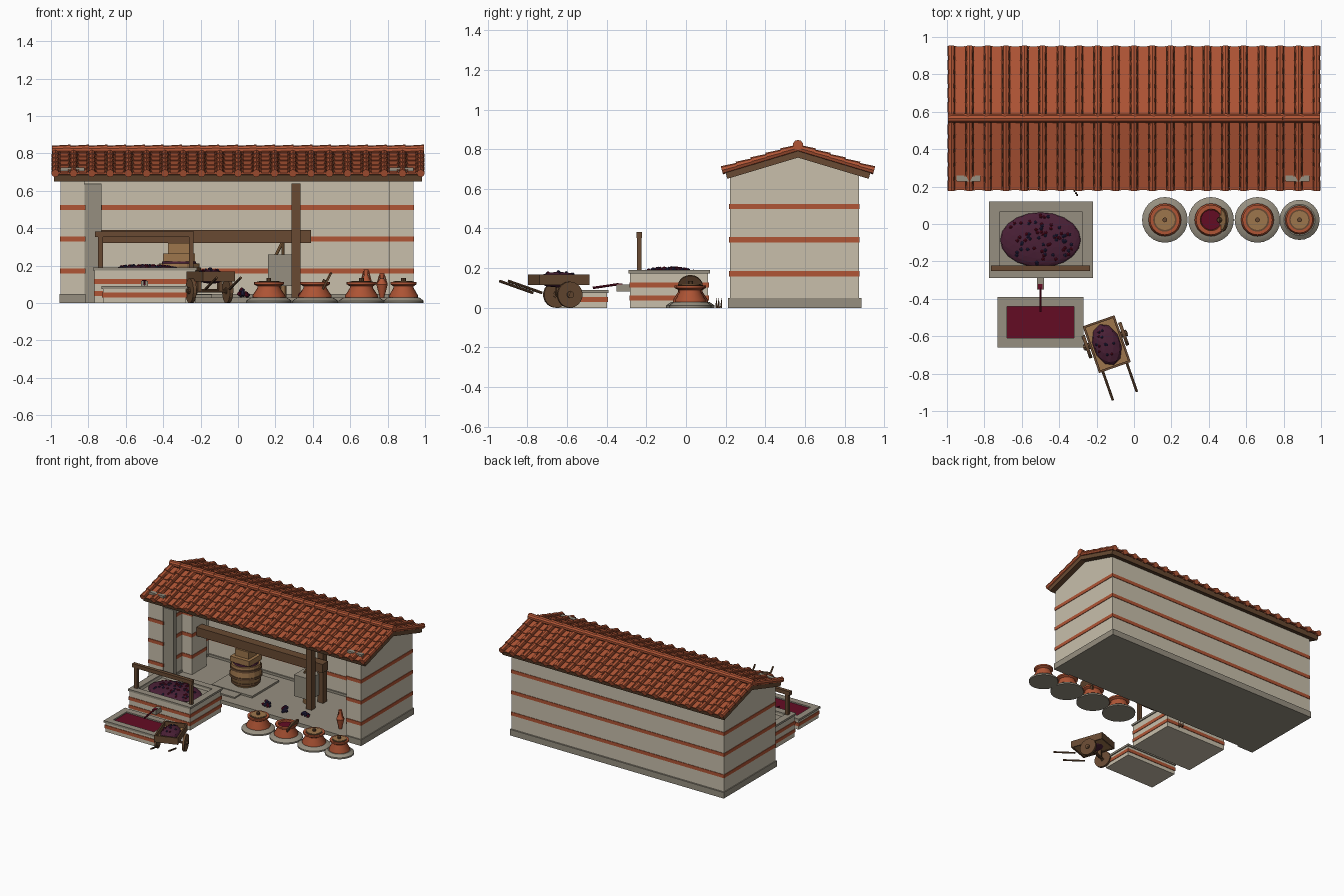
import bpy, bmesh, math, random
from mathutils import Matrix, Vector

if "Cube" in bpy.data.objects:
    bpy.data.objects.remove(bpy.data.objects["Cube"])

random.seed(4)
I = Matrix.Identity(4)


def colour(name, r, g, b):
    m = bpy.data.materials.new(name)
    m.diffuse_color = [((c / 255 + 0.055) / 1.055) ** 2.4 for c in (r, g, b)] + [1]
    m.use_nodes = True
    m.node_tree.nodes["Principled BSDF"].inputs["Base Color"].default_value = m.diffuse_color
    return m


WALL = colour("plaster", 200, 191, 171)
STONE = colour("grey_stone", 150, 143, 128)
CLAY = colour("terracotta", 176, 85, 53)
DARK = colour("dark_wood", 104, 74, 50)
LIGHT = colour("light_wood", 158, 118, 76)
PURPLE = colour("grape_purple", 74, 32, 54)
WINE = colour("wine_red", 100, 12, 36)
BLUE = colour("grape_blue", 44, 38, 74)


def box(bm, x0, x1, y0, y1, z0, z1, M=I):
    c = Matrix.Translation(((x0 + x1) / 2, (y0 + y1) / 2, (z0 + z1) / 2))
    bmesh.ops.create_cube(bm, size=1, matrix=M @ c @ Matrix.Diagonal((x1 - x0, y1 - y0, z1 - z0, 1)))


def rod(bm, a, b, r0, r1=None, n=8, M=I):
    a, b = Vector(a), Vector(b)
    rot = (b - a).to_track_quat('Z', 'Y').to_matrix().to_4x4()
    bmesh.ops.create_cone(bm, cap_ends=True, segments=n, radius1=r0, radius2=r0 if r1 is None else r1,
                          depth=(b - a).length, matrix=M @ Matrix.Translation((a + b) / 2) @ rot)


def revolve(bm, profile, x, y, n=20):
    vs = [bm.verts.new((x + r, y, z)) for r, z in profile]
    es = [bm.edges.new(p) for p in zip(vs, vs[1:])]
    bmesh.ops.spin(bm, geom=vs + es, cent=(x, y, 0), axis=(0, 0, 1), angle=math.tau, steps=n)


def blob(bm, c, r, sub=1, M=I):
    bmesh.ops.create_icosphere(bm, subdivisions=sub, radius=1,
                               matrix=M @ Matrix.Translation(c) @ Matrix.Diagonal((*r, 1)))


def finish(name, bm, mat, smooth=False):
    bmesh.ops.remove_doubles(bm, verts=bm.verts, dist=1e-5)
    bmesh.ops.recalc_face_normals(bm, faces=bm.faces)
    me = bpy.data.meshes.new(name)
    bm.to_mesh(me)
    bm.free()
    me.materials.append(mat)
    if smooth:
        me.polygons.foreach_set("use_smooth", [True] * len(me.polygons))
        me.set_sharp_from_angle(angle=math.radians(35))
    ob = bpy.data.objects.new(name, me)
    bpy.context.collection.objects.link(ob)
    return ob


def boxes(name, mat, *dims, M=I):
    bm = bmesh.new()
    for d in dims:
        box(bm, *d, M)
    return finish(name, bm, mat)


# Building: foundation, gable end walls, back wall, beam anchor block
boxes("foundation", STONE, (-.94, .94, .225, .875, 0, .03), (-.955, -.815, .212, .88, 0, .048),
      (.805, .945, .212, .88, 0, .048), (-.955, .945, .79, .885, 0, .048))
bm = bmesh.new()
for x0, x1 in ((-.948, -.82), (.81, .938)):
    ring = [(.222, .04), (.872, .04), (.872, .67), (.565, .765), (.222, .665)]
    f = bm.faces.new([bm.verts.new((x0, y, z)) for y, z in ring])
    ext = bmesh.ops.extrude_face_region(bm, geom=[f])
    bmesh.ops.translate(bm, vec=(x1 - x0, 0, 0), verts=[v for v in ext["geom"] if isinstance(v, bmesh.types.BMVert)])
    bm.faces.new([v for v in f.verts]) if not f.is_valid else None
finish("end_walls", bm, WALL)
boxes("back_wall", WALL, (-.85, .85, .80, .872, .03, .675))
boxes("beam_anchor", WALL, (-.83, -.73, .46, .64, .03, .64))
boxes("front_pillar", STONE, (-.82, -.73, .226, .26, .02, .635))
boxes("wall_tops", STONE, (-.948, -.82, .228, .258, .66, .724), (.81, .938, .228, .258, .66, .724))
# Brick courses around the walls
bm = bmesh.new()
for z in (.172, .343, .511):
    for x0, x1, y0, y1 in ((-.952, -.816, .217, .876), (.806, .942, .217, .876),
                           (-.85, .85, .796, .876), (-.83, -.727, .456, .644)):
        box(bm, x0, x1, y0, y1, z - .0135, z + .0135)
finish("brick_courses", bm, CLAY)

# Roof: deck, overlapping pan tiles, tapered cover tiles, ridge
deck, pans, covers = bmesh.new(), bmesh.new(), bmesh.new()
ang, length, rows, cols = math.atan(.3), .391, 5, 21
step, pitch = length / rows, .0977
for s in (-1, 1):
    c, n = math.cos(ang), math.sin(ang)
    M = Matrix(((s, 0, 0, 0), (0, s * c, s * n, .565), (0, -n, c, .795), (0, 0, 0, 1)))
    box(deck, -.985, .985, 0, length - .008, -.036, 0, M)
    for i in range(cols):
        x = (i - (cols - 1) / 2) * pitch
        for j in range(rows):
            y = j * step
            rod(covers, (x, y - .005, .010), (x, y + step + .006, .013), .017, .0215, 8, M)
            if i < cols - 1:
                T = M @ Matrix.Translation((x + pitch / 2, y, .004)) @ Matrix.Rotation(.07, 4, 'X')
                box(pans, -.024, .024, -.004, step + .006, -.003, .006, T)
                for e in (-1, 1):
                    box(pans, e * .024 - .004, e * .024 + .004, -.004, step + .006, -.003, .013, T)
finish("roof_deck", deck, DARK)
finish("pan_tiles", pans, CLAY)
finish("cover_tiles", covers, CLAY)
bm = bmesh.new()
for i in range(20):
    x = -.995 + i * .0995
    rod(bm, (x, .565, .818), (x + .0995, .565, .821), .023, .026, 10)
finish("ridge_tiles", bm, CLAY)

# Lever press: beam, twin posts, basket, blocks and counterweight
boxes("press_beam", DARK, (-.75, .39, .515, .585, .32, .39))
boxes("press_posts", DARK, (.285, .335, .455, .505, .03, .64), (.285, .335, .60, .65, .03, .64))
boxes("press_bed", STONE, (-.50, -.14, .38, .72, .03, .045), (-.40, -.24, .30, .40, .03, .04))
px, py = -.315, .55
bm = bmesh.new()
revolve(bm, [(0, .045), (.095, .045), (.118, .12), (.108, .21), (.095, .21), (.095, .19), (0, .19)], px, py, 16)
finish("press_basket", bm, LIGHT)
bm = bmesh.new()
for z, r in ((.07, .110), (.12, .122), (.18, .118)):
    rod(bm, (px, py, z - .009), (px, py, z + .009), r, n=16)
finish("basket_hoops", bm, DARK)
bm = bmesh.new()
rod(bm, (px, py, .18), (px, py, .222), .1, .09, 16)
finish("pressed_grapes", bm, PURPLE)
boxes("press_blocks", LIGHT, (-.40, -.23, .47, .63, .222, .265), (-.375, -.255, .50, .60, .265, .32))
boxes("counterweight", STONE, (.16, .30, .48, .62, .09, .26))
bm = bmesh.new()
rod(bm, (.20, .55, .25), (.24, .55, .33), .008)
rod(bm, (.24, .55, .26), (.24, .55, .33), .008)
rod(bm, (.23, .55, .03), (.23, .55, .10), .03)
finish("weight_ropes", bm, LIGHT)

# Treading vat and collecting vat
def vat(name, x0, x1, y0, y1, z, wall, bands):
    o = .008
    boxes(name + "_body", WALL, (x0 + o, x1 - o, y0 + o, y1 - o, 0, z - .035))
    boxes(name + "_walls", WALL, *[(a, b, c, d, z - .04, z - .014) for a, b, c, d in (
        (x0 + o, x0 + wall, y0 + o, y1 - o), (x1 - wall, x1 - o, y0 + o, y1 - o),
        (x0 + o, x1 - o, y0 + o, y0 + wall), (x0 + o, x1 - o, y1 - wall, y1 - o))])
    boxes(name + "_rim", STONE, *[(a, b, c, d, z - .016, z) for a, b, c, d in (
        (x0, x0 + wall, y0, y1), (x1 - wall, x1, y0, y1),
        (x0 + wall, x1 - wall, y0, y0 + wall), (x0 + wall, x1 - wall, y1 - wall, y1))])
    boxes(name + "_courses", CLAY, *[(x0 + .004, x1 - .004, y0 + .004, y1 - .004, b - .013, b + .013) for b in bands])


vat("treading_vat", -.775, -.22, -.29, .12, .19, .055, (.05, .115))
boxes("treading_floor", STONE, (-.72, -.275, -.235, .065, .155, .16))
vat("collecting_vat", -.73, -.27, -.66, -.39, .09, .05, (.042,))
boxes("wine_pool", WINE, (-.68, -.315, -.612, -.438, .05, .08))
boxes("spout", STONE, (-.518, -.482, -.35, -.28, .082, .118))
bm = bmesh.new()
box(bm, -.512, -.488, -.35, -.32, .116, .122)
rod(bm, (-.5, -.34, .119), (-.5, -.47, .1), .006)
finish("wine_stream", bm, WINE)
boxes("hand_rail", DARK, (-.765, -.235, -.25, -.222, .352, .382), (-.748, -.722, -.248, -.224, .19, .36),
      (-.263, -.237, -.248, -.224, .19, .36))

# Grape heaps with loose berries
bm = bmesh.new()
blob(bm, (-.5, -.085, .165), (.215, .147, .036), 3)
finish("vat_grape_heap", bm, PURPLE)
red, blue = bmesh.new(), bmesh.new()
for i in range(70):
    a, r = random.uniform(0, math.tau), math.sqrt(random.random()) * .92
    z = .165 + .036 * math.sqrt(1 - r * r)
    blob((red, blue)[i % 2], (-.5 + .21 * r * math.cos(a), -.085 + .143 * r * math.sin(a), z), (.01, .01, .009))
for x in (.02, .19, .36):
    for i in range(16):
        a, r = random.uniform(0, math.tau), random.uniform(0, .035)
        blob((blue, red)[i % 4 == 0], (x + r * math.cos(a), .33 + r * math.sin(a), .04 + (.035 - r) * .9), (.013,) * 3)

# Two-wheeled cart with a grape load
C = Matrix.Translation((-.145, -.645, 0)) @ Matrix.Rotation(math.radians(19.3), 4, 'Z')
boxes("cart_bed", LIGHT, (-.085, .085, -.125, .13, .118, .135), M=C)
boxes("cart_sides", DARK, (-.09, -.078, -.13, .135, .115, .168), (.078, .09, -.13, .135, .115, .168),
      (-.09, .09, -.13, -.118, .115, .168), (-.09, .09, .123, .135, .115, .168), M=C)
bm = bmesh.new()
blob(bm, (0, 0, .142), (.075, .115, .04), 2, C)
finish("cart_grape_heap", bm, PURPLE)
for i in range(14):
    a, r = random.uniform(0, math.tau), random.uniform(0, .85)
    blob((blue, red)[i % 3 == 0], (.07 * r * math.cos(a), .11 * r * math.sin(a), .142 + .04 * math.sqrt(1 - r * r)),
         (.008,) * 3, 1, C)
finish("red_grapes", red, WINE)
finish("blue_grapes", blue, BLUE)
bm = bmesh.new()
rod(bm, (-.125, .025, .066), (.125, .025, .066), .01, M=C)
for s in (-1, 1):
    rod(bm, (s * .095, .025, .066), (s * .113, .025, .066), .066, n=18, M=C)
    rod(bm, (s * .09, .025, .066), (s * .122, .025, .066), .018, n=10, M=C)
    rod(bm, (s * .068, -.11, .075), (s * .068, -.29, .135), .007, M=C)
    box(bm, s * .06 - .01, s * .06 + .01, .01, .04, .066, .12, C)
finish("cart_wheels_and_shafts", bm, DARK)

# Sunken storage jars with lids, the second one open
plinths, jars, lids, rings = (bmesh.new() for _ in range(4))
for k, (x, s) in enumerate(((.165, 1), (.412, 1), (.66, 1), (.885, .88))):
    y = .022
    revolve(plinths, [(0, 0), (.122 * s, 0), (.122 * s, .012), (.095 * s, .03), (0, .03)], x, y, 24)
    revolve(jars, [(.088 * s, .025), (.088 * s, .04), (.062 * s, .08), (.062 * s, .09), (.08 * s, .1),
                   (.08 * s, .112), (.058 * s, .112), (.055 * s, .09), (0, .09)], x, y)
    if k == 1:
        L = Matrix.Translation((x + .058, y, .108)) @ Matrix.Rotation(math.radians(-62), 4, 'Y')
    else:
        L = Matrix.Translation((x, y, .112))
    rod(rings, (0, 0, -.006), (0, 0, .004), .063 * s, n=20, M=L)
    rod(lids, (0, 0, -.004), (0, 0, .007), .054 * s, n=20, M=L)
    rod(rings, (0, 0, .006), (0, 0, .022), .013, n=10, M=L)
finish("jar_plinths", plinths, STONE, True)
finish("storage_jars", jars, CLAY, True)
finish("jar_lids", lids, LIGHT, True)
finish("lid_rims_and_knobs", rings, DARK, True)
bm = bmesh.new()
rod(bm, (.412, .022, .088), (.412, .022, .1), .054, n=20)
finish("open_jar_wine", bm, WINE)

# Small two-handled jars inside, and little stakes by the floor edge
bm = bmesh.new()
for x, h in ((.685, 1), (.77, .85)):
    revolve(bm, [(0, .03), (.012, .03), (.03, .03 + .08 * h), (.01, .03 + .12 * h), (.013, .03 + .15 * h),
                 (0, .03 + .15 * h)], x, .32, 12)
    for s in (-1, 1):
        rod(bm, (x + s * .026, .32, .03 + .085 * h), (x + s * .012, .32, .03 + .14 * h), .004, n=6)
finish("small_jars", bm, CLAY, True)
bm = bmesh.new()
for dx, dy in ((0, 0), (-.008, .012), (.006, -.01)):
    rod(bm, (-.31 + dx, .165 + dy, 0), (-.31 + dx * 1.5, .165 + dy * 1.3, .05), .006, .001, 6)
finish("stakes", bm, DARK)
